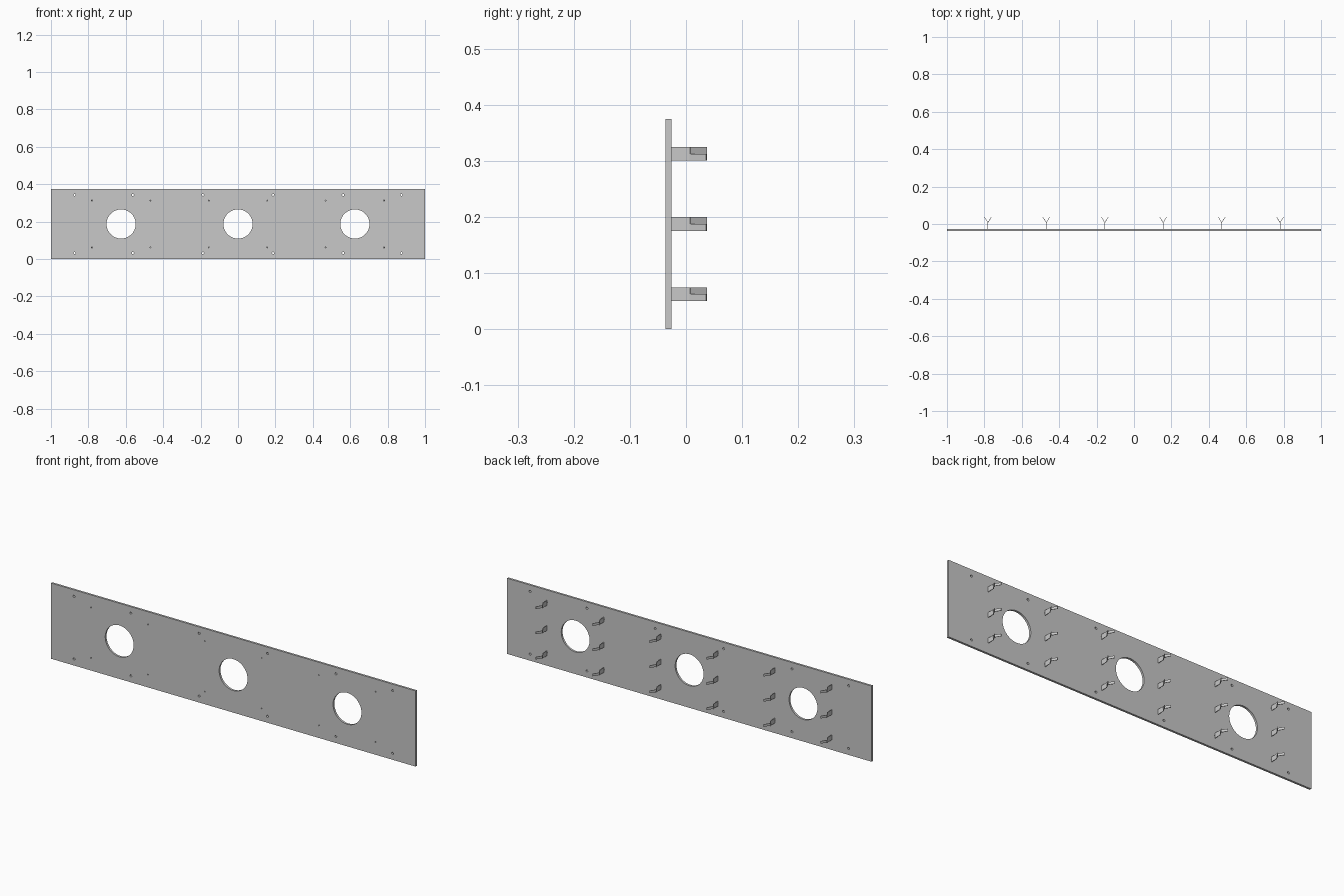
import bpy
import bmesh
import math

cube = bpy.data.objects.get("Cube")
if cube:
    bpy.data.objects.remove(cube, do_unlink=True)

HEIGHT = 0.375
Y_FRONT, Y_BACK, Y_SPLIT, Y_TIP = -0.0367, -0.0262, 0.007, 0.0367
THICK = 0.0024
SPREAD = 0.018

grey = bpy.data.materials.new("light grey metal")
grey.use_nodes = True
colour = (0.58, 0.58, 0.58, 1)
grey.diffuse_color = colour
grey.node_tree.nodes["Principled BSDF"].inputs["Base Color"].default_value = colour

# Plate outline and holes, drawn as one filled curve
curve = bpy.data.curves.new("panel", "CURVE")
curve.dimensions = "2D"
curve.fill_mode = "BOTH"
curve.extrude = (Y_BACK - Y_FRONT) / 2


def add_loop(points):
    spline = curve.splines.new("POLY")
    spline.points.add(len(points) - 1)
    for point, (x, y) in zip(spline.points, points):
        point.co = (x, y, 0, 1)
    spline.use_cyclic_u = True


def add_hole(x, z, radius, sides):
    angles = [2 * math.pi * i / sides for i in range(sides)]
    add_loop([(x + radius * math.cos(a), z + radius * math.sin(a)) for a in angles])


add_loop([(-1, 0), (1, 0), (1, HEIGHT), (-1, HEIGHT)])
prong_columns = []
for centre in (-0.625, 0, 0.625):
    add_hole(centre, HEIGHT / 2, 0.078, 64)
    prong_columns += [centre - 0.156, centre + 0.156]

# Screw holes near the edges, pin holes in front of the prongs
for side in (-1, 1):
    for x in (0.1875, 0.5625, 0.874):
        for z in (0.032, HEIGHT - 0.032):
            add_hole(side * x, z, 0.0055, 16)
for x in prong_columns:
    for z in (0.0625, HEIGHT - 0.0625):
        add_hole(x, z, 0.0028, 12)

panel = bpy.data.objects.new("panel", curve)
bpy.context.collection.objects.link(panel)
panel.rotation_euler.x = math.pi / 2
panel.location.y = (Y_FRONT + Y_BACK) / 2
bpy.ops.object.select_all(action="DESELECT")
panel.select_set(True)
bpy.context.view_layer.objects.active = panel
bpy.ops.object.convert(target="MESH")
panel = bpy.context.object
panel.data.materials.clear()
panel.data.materials.append(grey)
bpy.ops.object.shade_smooth_by_angle()


# Split prong: flat stem with two half-height blades bent apart
def add_strip(bm, start, end, z0, z1):
    (x0, y0), (x1, y1) = start, end
    length = math.hypot(x1 - x0, y1 - y0)
    nx, ny = (y1 - y0) / length * THICK / 2, -(x1 - x0) / length * THICK / 2
    outline = [(x0 - nx, y0 - ny), (x0 + nx, y0 + ny), (x1 + nx, y1 + ny), (x1 - nx, y1 - ny)]
    face = bm.faces.new([bm.verts.new((x, y, z0)) for x, y in outline])
    extruded = bmesh.ops.extrude_face_region(bm, geom=[face])["geom"]
    verts = [v for v in extruded if isinstance(v, bmesh.types.BMVert)]
    bmesh.ops.translate(bm, verts=verts, vec=(0, 0, z1 - z0))


bm = bmesh.new()
half = 0.0122
add_strip(bm, (0, Y_BACK), (0, Y_SPLIT), -half, half)
add_strip(bm, (0, Y_SPLIT), (-SPREAD, Y_TIP), 0, half)
add_strip(bm, (0, Y_SPLIT), (SPREAD, Y_TIP), -half, 0)
bmesh.ops.recalc_face_normals(bm, faces=bm.faces)
prong_mesh = bpy.data.meshes.new("prong")
bm.to_mesh(prong_mesh)
bm.free()
prong_mesh.materials.append(grey)

# Three rows of prongs on the back
for x in prong_columns:
    for row in range(3):
        prong = bpy.data.objects.new("prong", prong_mesh)
        prong.location = (x, 0, 0.0625 + row * 0.125)
        bpy.context.collection.objects.link(prong)
